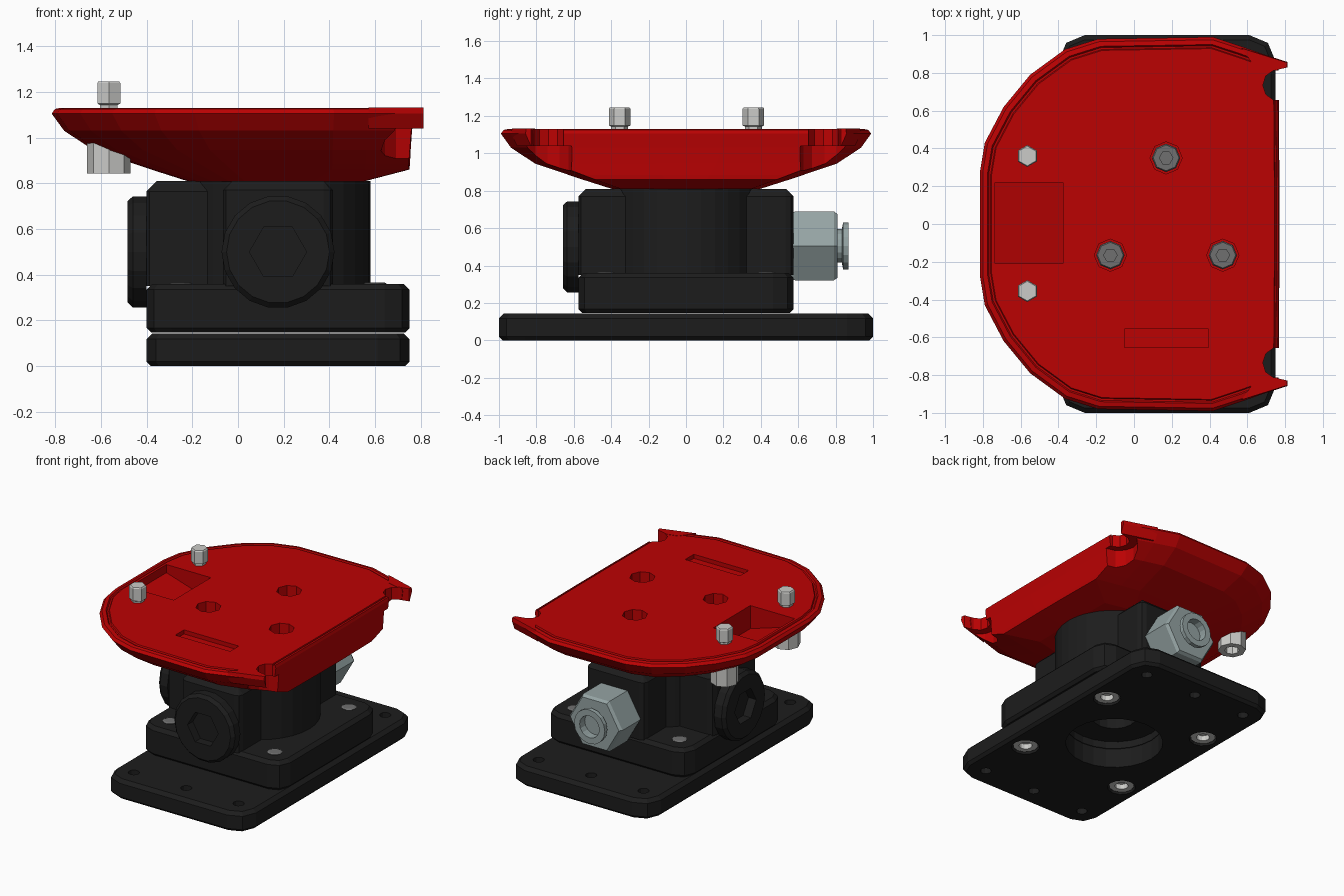
import bpy, bmesh
from math import cos, sin, pi, radians
from mathutils import Matrix

cube = bpy.data.objects.get("Cube")
if cube:
    bpy.data.objects.remove(cube, do_unlink=True)


def material(name, rgb):
    m = bpy.data.materials.new(name)
    m.use_nodes = True
    m.diffuse_color = (*rgb, 1)
    m.node_tree.nodes["Principled BSDF"].inputs["Base Color"].default_value = (*rgb, 1)
    return m


BLACK = material("black", (0.012, 0.012, 0.012))
RED = material("red", (0.5, 0.0005, 0.0008))
SILVER = material("silver", (0.6, 0.6, 0.58))
STEEL = material("blue grey steel", (0.3, 0.37, 0.37))
GREY = material("dark grey", (0.16, 0.16, 0.16))


def loft(name, rings, mat=None, matrix=None):
    """Skin a closed solid through rings that have equal point counts."""
    bm = bmesh.new()
    rows = [[bm.verts.new(p) for p in ring] for ring in rings]
    n = len(rows[0])
    for a, b in zip(rows, rows[1:]):
        for i in range(n):
            j = (i + 1) % n
            bm.faces.new((a[i], a[j], b[j], b[i]))
    bm.faces.new(rows[0][::-1])
    bm.faces.new(rows[-1])
    if matrix:
        bm.transform(matrix)
    bmesh.ops.recalc_face_normals(bm, faces=bm.faces[:])
    me = bpy.data.meshes.new(name)
    bm.to_mesh(me)
    bm.free()
    if mat:
        me.materials.append(mat)
    ob = bpy.data.objects.new(name, me)
    bpy.context.collection.objects.link(ob)
    return ob


def turned(name, profile, sides, mat=None, loc=(0, 0, 0), turn=None, phase=0):
    """Lathe a (radius, height) profile, optionally turned to another axis."""
    rings = [[(r * cos(phase + 2 * pi * i / sides), r * sin(phase + 2 * pi * i / sides), z)
              for i in range(sides)] for r, z in profile]
    m = Matrix.Translation(loc)
    if turn:
        m = m @ Matrix.Rotation(radians(turn[0]), 4, turn[1])
    return loft(name, rings, mat, m)


def block(name, x0, x1, y0, y1, z0, z1, r, top, bottom, mat):
    """Upright block with rounded corners and chamfered rims."""
    def ring(z, d):
        pts = []
        corners = [(x1, y1, -1, -1), (x0, y1, 1, -1), (x0, y0, 1, 1), (x1, y0, -1, 1)]
        for k, (x, y, sx, sy) in enumerate(corners):
            for s in range(3):
                a = pi / 2 * (k + s / 2)
                pts.append((x + sx * r + (r - d) * cos(a), y + sy * r + (r - d) * sin(a), z))
        return pts
    rings = [ring(z0, bottom), ring(z0 + bottom, 0), ring(z1 - top, 0), ring(z1, top)]
    return loft(name, rings, mat)


def cut(target, *cutters):
    for c in cutters:
        mod = target.modifiers.new("cut", "BOOLEAN")
        mod.operation, mod.solver, mod.object = "DIFFERENCE", "EXACT", c
        with bpy.context.temp_override(object=target, active_object=target):
            bpy.ops.object.modifier_apply(modifier=mod.name)
        bpy.data.objects.remove(c, do_unlink=True)


def hole(x, y, z0, z1, r, sides=12):
    return turned("cutter", [(r, z0), (r, z1)], sides, None, (x, y, 0))


CX = 0.175
BOLTS = [(CX + sx * 0.425, sy * 0.43) for sx in (-1, 1) for sy in (-1, 1)]

# Base plate with mounting holes, counterbores and central recess
base = block("base_plate", -0.4, 0.75, -1, 1, 0, 0.143, 0.14, 0.025, 0.02, BLACK)
cut(base, hole(CX, 0, -0.1, 0.3, 0.33, 24))
for sy in (-1, 1):
    for k in (-1, 0, 1):
        cut(base, hole(CX + k * 0.425, sy * 0.85, -0.1, 0.3, 0.038))
for x, y in BOLTS:
    cut(base, hole(x, y, -0.1, 0.06, 0.095))
    turned("base_bolt", [(0.045, 0.05), (0.045, 0.012), (0.085, 0.012), (0.085, 0.08)],
           12, SILVER, (x, y, 0))

# Valve body: square flange, round column and three port bosses
flange = block("body_flange", -0.4, 0.75, -0.575, 0.575, 0.147, 0.36, 0.11, 0.025, 0.02, BLACK)
cut(flange, hole(CX, 0, 0, 0.2, 0.33, 24), hole(CX, 0, 0.1, 0.5, 0.15, 16))
for x, y in BOLTS:
    turned("flange_bolt", [(0.05, 0.3), (0.05, 0.362), (0.04, 0.367)], 10, GREY, (x, y, 0))
turned("body_column", [(0.405, 0.35), (0.405, 0.81)], 32, BLACK, (CX, 0, 0))
HALF = 0.24
block("front_boss", CX - HALF, CX + HALF, -0.575, 0, 0.35, 0.81, 0.042, 0.04, 0, BLACK)
block("back_boss", CX - HALF, CX + HALF, 0, 0.575, 0.35, 0.81, 0.042, 0.04, 0, BLACK)
block("side_boss", -0.4, CX, -0.26, 0.26, 0.35, 0.81, 0.046, 0.045, 0, BLACK)

# Port plugs with hex sockets
PLUG = [(0.247, 0), (0.247, 0.06), (0.225, 0.083)]
for name, loc, turn, phase in (("front_plug", (CX, -0.575, 0.5), (90, "X"), 0),
                               ("side_plug", (-0.4, 0, 0.5), (-90, "Y"), pi / 2)):
    plug = turned(name, PLUG, 18, BLACK, loc, turn, phase)
    cut(plug, turned("cutter", [(0.125, 0.02), (0.125, 0.2)], 6, None, loc, turn, phase))

# Hose fitting on the back port
turned("fitting_nut", [(0.2, -0.02), (0.213, 0.01), (0.213, 0.215), (0.197, 0.235)],
       6, STEEL, (CX, 0.575, 0.505), (-90, "X"))
turned("fitting_nipple", [(0.09, 0.2), (0.09, 0.258), (0.125, 0.265), (0.125, 0.295),
                          (0.08, 0.295), (0.08, 0.2)],
       16, STEEL, (CX, 0.575, 0.505), (-90, "X"))

# Dished tray, flatter on its +x edge, with a grooved rim
half = [(-0.815, 0.28), (-0.79, 0.43), (-0.69, 0.62), (-0.55, 0.79), (-0.365, 0.925),
        (-0.19, 0.98), (0.42, 0.99), (0.57, 0.94), (0.765, 0.87), (0.77, 0.2)]
outline = half + [(x, -y) for x, y in reversed(half)]
levels = [(0.808, 0.395, 0.63), (0.86, 0.56, 0.965), (0.885, 0.635, 0.97), (0.945, 0.815, 0.975),
          (1.03, 0.945, 0.985), (1.105, 1, 1), (1.125, 0.985, 0.99), (1.13, 0.96, 0.975),
          (1.12, 0.953, 0.97), (1.12, 0.943, 0.96), (1.13, 0.938, 0.955)]
tray = loft("tray", [[(CX + (x - CX) * (right if x > CX else s), y * s, z)
                      for x, y in outline] for z, s, right in levels], RED)

# Latch notches, wider below the lip, and hooked horns
outer = [(0.812, 0.858), (0.57, 0.935)]
inner = [(0.64, 0.83), (0.72, 0.808), (0.808, 0.828)]
for sy in (-1, 1):
    cut(tray, hole(0.765, sy * 0.735, 0.6, 1.4, 0.083, 10),
        hole(0.755, sy * 0.74, 0.6, 1.04, 0.13, 12))
    loft("tray_horn", [[(x, sy * y * taper, z) for x, y in outer] + [(x, sy * y, z) for x, y in inner]
                       for z, taper in ((1.04, 0.967), (1.105, 1), (1.132, 0.995))], RED)

# Sloped pocket and shallow label recess
pocket = [(-0.735, 1.3), (-0.375, 1.3), (-0.375, 0.96), (-0.735, 1.07)]
cut(tray, loft("cutter", [[(x, y, z) for x, z in pocket] for y in (-0.21, 0.22)]))
label = [(-0.05, -0.655), (0.395, -0.655), (0.395, -0.555), (-0.05, -0.555)]
cut(tray, loft("cutter", [[(x, y, z) for x, y in label] for z in (1.1, 1.3)]))

# Recessed socket screws in the deck
for x, y in ((0.17, 0.35), (-0.125, -0.165), (0.47, -0.165)):
    cut(tray, hole(x, y, 0.96, 1.3, 0.085, 8))
    screw = turned("deck_screw", [(0.075, 0.95), (0.075, 1.01), (0.068, 1.02)], 8, GREY, (x, y, 0))
    cut(screw, hole(x, y, 0.99, 1.2, 0.036, 6))

# Locating pins through the tray, with nuts beneath
for y in (-0.355, 0.36):
    turned("locating_pin", [(0.045, 1.0), (0.045, 1.143), (0.058, 1.149), (0.058, 1.238),
                            (0.052, 1.246)], 6, SILVER, (-0.565, y, 0), None, pi / 2)
    turned("pin_nut", [(0.05, 0.9), (0.05, 0.842), (0.095, 0.842), (0.095, 1.02)],
           8, SILVER, (-0.565, y, 0))
